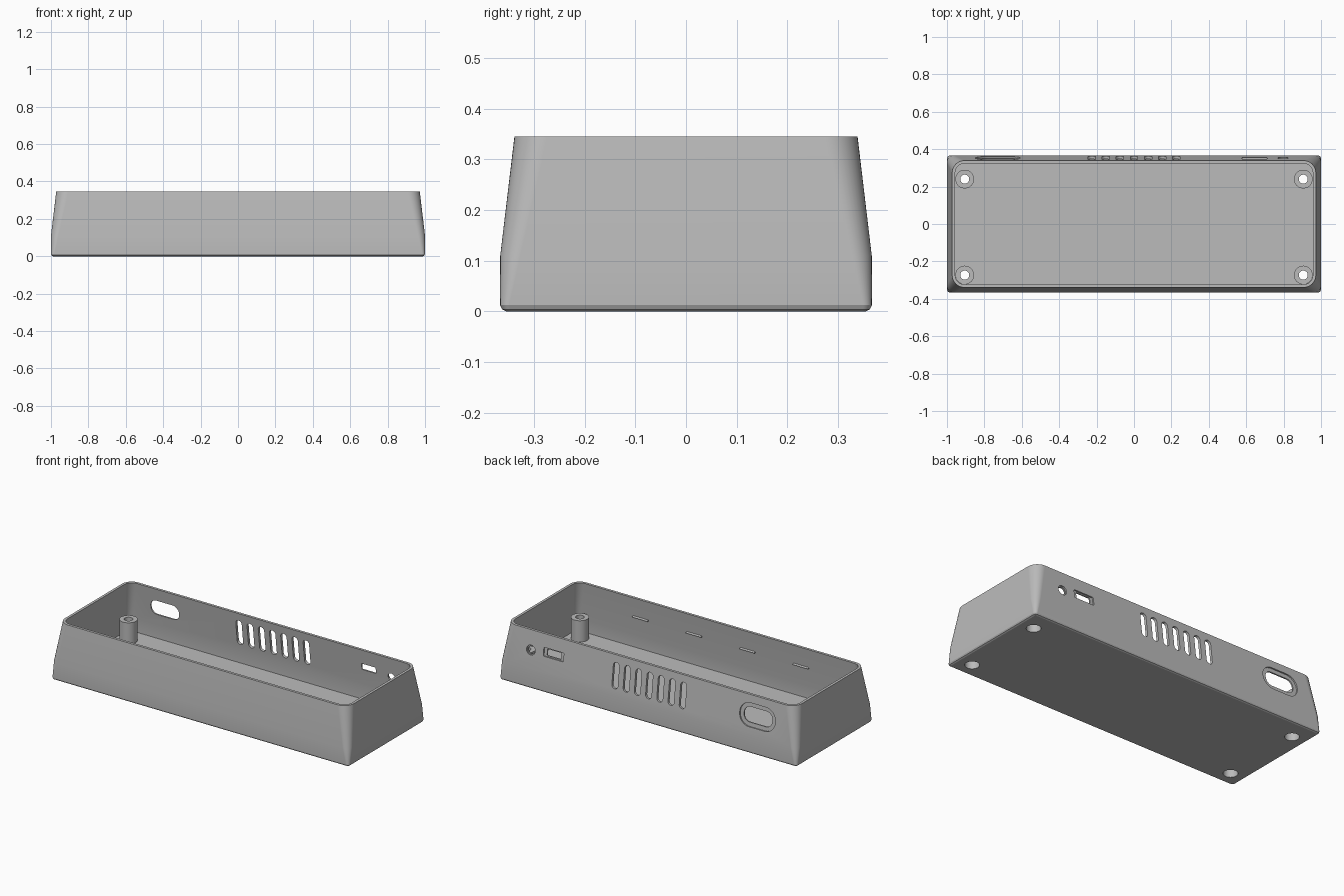
import bpy, bmesh
from math import sin, cos, pi, atan2, radians
from mathutils import Vector

cube = bpy.data.objects.get("Cube")
if cube:
    bpy.data.objects.remove(cube, do_unlink=True)

HX, HY, TOP = 1.0, 0.367, 0.345      # half length, half depth, height
KNEE, LEAN = 0.11, 0.028             # walls lean inward above the knee
WALL, FLOOR = 0.016, 0.032
TILT = atan2(LEAN, TOP - KNEE)

grey = bpy.data.materials.new("plain_grey")
grey.use_nodes = True
grey.diffuse_color = (0.5, 0.5, 0.5, 1)
grey.node_tree.nodes["Principled BSDF"].inputs["Base Color"].default_value = (0.5, 0.5, 0.5, 1)


def outline(hx, hy, r, steps=10):
    """Rounded rectangle as 2D points, counter-clockwise."""
    pts = []
    for k, (sx, sy) in enumerate(((1, 1), (-1, 1), (-1, -1), (1, -1))):
        for i in range(steps + 1):
            a = (k + i / steps) * pi / 2
            pts.append((sx * (hx - r) + r * cos(a), sy * (hy - r) + r * sin(a)))
    return pts


def loft(name, rings, closed=False):
    """Skin a stack of equal rings, capped at both ends or closed on itself."""
    bm = bmesh.new()
    loops = [[bm.verts.new(p) for p in ring] for ring in rings]
    n = len(loops[0])
    pairs = list(zip(loops, loops[1:])) + ([(loops[-1], loops[0])] if closed else [])
    for a, b in pairs:
        for i in range(n):
            j = (i + 1) % n
            bm.faces.new((a[i], a[j], b[j], b[i]))
    if not closed:
        bm.faces.new(loops[0][::-1])
        bm.faces.new(loops[-1])
    bmesh.ops.recalc_face_normals(bm, faces=bm.faces)
    mesh = bpy.data.meshes.new(name)
    bm.to_mesh(mesh)
    bm.free()
    mesh.materials.append(grey)
    obj = bpy.data.objects.new(name, mesh)
    bpy.context.collection.objects.link(obj)
    return obj


def lean(z):
    return LEAN * max(0, z - KNEE) / (TOP - KNEE)


def body_ring(z, radius, inset=0.0):
    d = lean(z) + inset
    return [(x, y, z) for x, y in outline(HX - d, HY - d, radius)]


def activate(obj):
    bpy.ops.object.select_all(action="DESELECT")
    obj.select_set(True)
    bpy.context.view_layer.objects.active = obj


def cut(obj, cutter):
    cutter.hide_render = True
    mod = obj.modifiers.new("cut", "BOOLEAN")
    mod.operation, mod.solver, mod.object = "DIFFERENCE", "EXACT", cutter
    activate(obj)
    bpy.ops.object.modifier_apply(modifier=mod.name)
    bpy.data.objects.remove(cutter, do_unlink=True)


def smooth(obj):
    activate(obj)
    bpy.ops.object.shade_smooth_by_angle(angle=radians(22))
    mod = obj.modifiers.new("even_shading", "WEIGHTED_NORMAL")
    mod.keep_sharp = True


# Tapered case: corners grow rounder towards the rim
case = loft("case_shell", [
    body_ring(0, 0.012, 0.012), body_ring(0.004, 0.014, 0.004),
    body_ring(0.012, 0.018), body_ring(KNEE, 0.04), body_ring(TOP, 0.065)])
cavity = loft("cavity_cutter", [
    body_ring(FLOOR, 0.025, WALL), body_ring(KNEE, 0.03, WALL),
    body_ring(TOP, 0.05, WALL), body_ring(TOP + 0.05, 0.05, WALL)])
cut(case, cavity)


def wall_cut(x, z, w, h, r, depth):
    """Cut a rounded opening square to the leaning back wall."""
    shape = outline(w / 2, h / 2, r, 8)
    tool = loft("opening_cutter", [[(a, y, b) for a, b in shape] for y in (-depth, 0.03)])
    tool.location = (x, HY - lean(z), z)
    tool.rotation_euler.x = TILT
    bpy.context.view_layer.update()
    cut(case, tool)


# Vent slots in the back wall
for i in range(-3, 4):
    wall_cut(i * 0.0755, 0.225, 0.04, 0.155, 0.0199, 0.05)

# Ports in the back wall: a shallow recess around a through hole
for x, z, outer, inner in (
        (-0.728, 0.228, (0.24, 0.14, 0.068), (0.19, 0.09, 0.04)),
        (0.645, 0.24, (0.135, 0.052, 0.006), (0.095, 0.038, 0.004)),
        (0.797, 0.228, (0.058, 0.058, 0.0289), (0.046, 0.046, 0.0229))):
    wall_cut(x, z, *outer, 0.008)
    wall_cut(x, z, *inner, 0.05)


def circle(r, z, n=40):
    return [(r * cos(2 * pi * i / n), r * sin(2 * pi * i / n), z) for i in range(n)]


# Hollow screw posts, open through the floor with a wider screw head well
for side, sx in (("left", 1), ("right", -1)):
    for end, y in (("back", 0.24), ("front", -0.273)):
        spot = Vector((sx * 0.905, y, 0))
        well = loft("well_cutter", [circle(0.04, -0.05), circle(0.04, 0.06)])
        well.location = spot
        bpy.context.view_layer.update()
        cut(case, well)
        post = loft(f"screw_post_{end}_{side}", [
            circle(0.04, 0.015), circle(0.05, 0.015), circle(0.05, 0.161),
            circle(0.024, 0.161), circle(0.024, 0.09), circle(0.04, 0.09)], closed=True)
        post.location = spot
        smooth(post)

smooth(case)

# Snap ridges inside the front wall
for i, x in enumerate((-0.54, -0.18, 0.18, 0.54)):
    section = ((-0.345, 0.218), (-0.323, 0.223), (-0.323, 0.226), (-0.345, 0.231))
    loft(f"snap_ridge_{i + 1}", [[(x + e, y, z) for y, z in section] for e in (-0.05, 0.05)])
